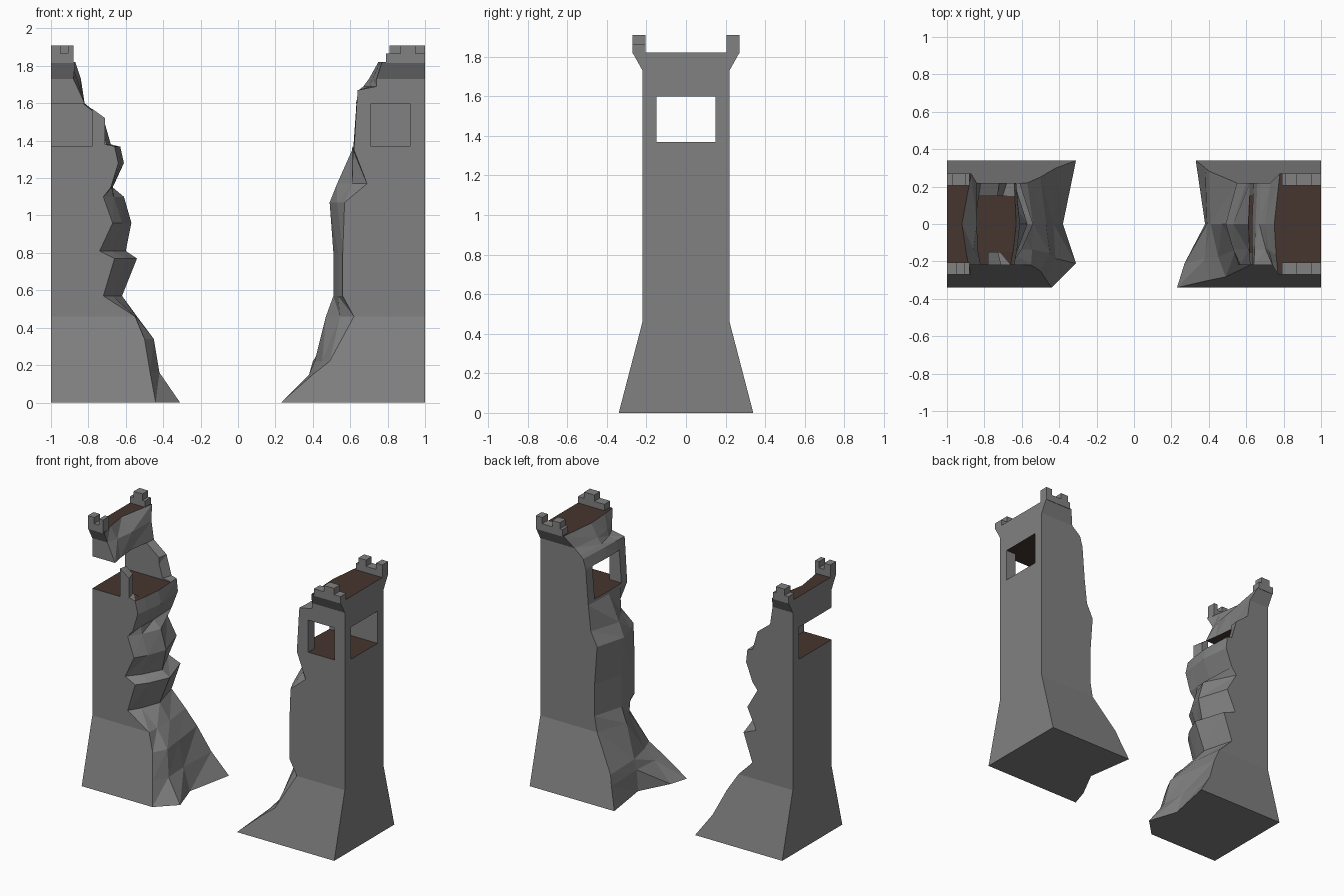
import bpy, bmesh

if "Cube" in bpy.data.objects:
    bpy.data.objects.remove(bpy.data.objects["Cube"])


def material(name, rgb):
    m = bpy.data.materials.new(name)
    m.diffuse_color = (*rgb, 1)
    m.use_nodes = True
    m.node_tree.nodes["Principled BSDF"].inputs["Base Color"].default_value = m.diffuse_color
    return m


STONE = material("grey stone", (0.22, 0.22, 0.22))
WOOD = material("brown floor", (0.062, 0.036, 0.028))


def half_depth(z):
    # sloped foot, straight shaft, flared top
    if z < 0.46:
        return 0.34 - 0.12 * z / 0.46
    if z > 1.73:
        return 0.22 + 0.05 * (z - 1.73) / 0.09
    return 0.22


def box(name, x0, x1, y0, y1, z0, z1):
    bm = bmesh.new()
    bmesh.ops.create_cube(bm, size=1)
    for v in bm.verts:
        v.co.x = x1 if v.co.x > 0 else x0
        v.co.y = y1 if v.co.y > 0 else y0
        v.co.z = z1 if v.co.z > 0 else z0
    me = bpy.data.meshes.new(name)
    bm.to_mesh(me)
    bm.free()
    ob = bpy.data.objects.new(name, me)
    bpy.context.collection.objects.link(ob)
    me.materials.append(STONE)
    return ob


def broken_wall(name, end_x, rows, foot):
    """Stack of rows (z, front x, middle x, back x); outer end flat at end_x."""
    bm = bmesh.new()
    grid = []
    for i, (z, f, m, b) in enumerate(rows):
        w = half_depth(z)
        q = foot[i] if i < len(foot) else (f + m) / 2
        pts = [(end_x, -w), (f, -w), (q, -0.62 * w), (m, 0), (b, w), (end_x, w)]
        grid.append([bm.verts.new((x, y, z)) for x, y in pts])
    for a, b in zip(grid, grid[1:]):
        for k in range(6):
            j = (k + 1) % 6
            if k in (1, 2, 3):      # crumbled side
                bm.faces.new((a[k], a[j], b[j]))
                bm.faces.new((a[k], b[j], b[k]))
            else:
                bm.faces.new((a[k], a[j], b[j], b[k]))
    bm.faces.new(grid[0])
    bm.faces.new(grid[-1])
    bmesh.ops.recalc_face_normals(bm, faces=bm.faces)
    me = bpy.data.meshes.new(name)
    bm.to_mesh(me)
    bm.free()
    ob = bpy.data.objects.new(name, me)
    bpy.context.collection.objects.link(ob)
    me.materials.append(STONE)
    me.materials.append(WOOD)
    return ob


def carve(ob, cutters):
    bpy.context.view_layer.objects.active = ob
    for c in cutters:
        c.hide_render = True
        mod = ob.modifiers.new("cut", 'BOOLEAN')
        mod.operation = 'DIFFERENCE'
        mod.solver = 'EXACT'
        mod.object = c
        bpy.ops.object.modifier_apply(modifier=mod.name)
    for c in cutters:
        bpy.data.objects.remove(c)
    # floors, roof deck and room ceiling are brown
    for p in ob.data.polygons:
        z = p.center.z
        flat = abs(p.normal.z) > 0.98
        p.material_index = int(flat and min(abs(z - h) for h in (1.37, 1.6, 1.82)) < 0.004)


def parapet(name, side, x0, x1, merlons):
    y0, y1 = sorted((side * 0.205, side * 0.27))
    box(name, x0, x1, y0, y1, 1.815, 1.865)
    for a, b in merlons:
        box(name + "_merlon", a, b, y0, y1, 1.865, 1.91)


# left ruin
left = broken_wall("left_wall", -1, [
    (0, -.44, -.38, -.31), (.16, -.47, -.43, -.42), (.34, -.50, -.47, -.50),
    (.46, -.55, -.54, -.57), (.57, -.72, -.62, -.68), (.77, -.66, -.54, -.61),
    (.81, -.74, -.60, -.71), (.96, -.67, -.57, -.64), (1.10, -.72, -.61, -.72),
    (1.15, -.68, -.67, -.68), (1.28, -.64, -.61, -.63), (1.37, -.66, -.63, -.64),
    (1.38, -.71, -.75, -.68), (1.52, -.71, -.75, -.72), (1.60, -.82, -.85, -.82),
    (1.73, -.88, -.84, -.84), (1.82, -.87, -.92, -.87)], (-.31, -.42, -.45))
carve(left, [box("room_cutter", -1.1, -.4, -.15, .15, 1.37, 1.6),
             box("window_cutter", -1.1, -.78, -.4, -.1, 1.37, 1.6)])
parapet("left_front_parapet", -1, -1, -.88, [(-1, -.95), (-.91, -.88)])
parapet("left_back_parapet", 1, -1, -.88, [(-.97, -.90)])

# right ruin
right = broken_wall("right_wall", 1, [
    (0, .23, .38, .33), (.15, .40, .39, .38), (.22, .49, .41, .40),
    (.46, .62, .47, .55), (.57, .56, .51, .57), (.80, .56, .51, .57),
    (1.07, .57, .49, .55), (1.17, .69, .53, .60), (1.35, .62, .61, .62),
    (1.60, .635, .63, .64), (1.67, .64, .65, .66), (1.69, .74, .67, .68),
    (1.73, .74, .70, .73), (1.82, .77, .75, .78)], (.27, .38))
carve(right, [box("room_cutter", .4, 1.1, -.15, .15, 1.37, 1.6),
              box("window_cutter", .71, .92, -.4, -.1, 1.37, 1.6)])
parapet("right_front_parapet", -1, .79, 1, [(.87, .95)])
parapet("right_back_parapet", 1, .79, 1, [(.81, .87), (.95, 1)])
